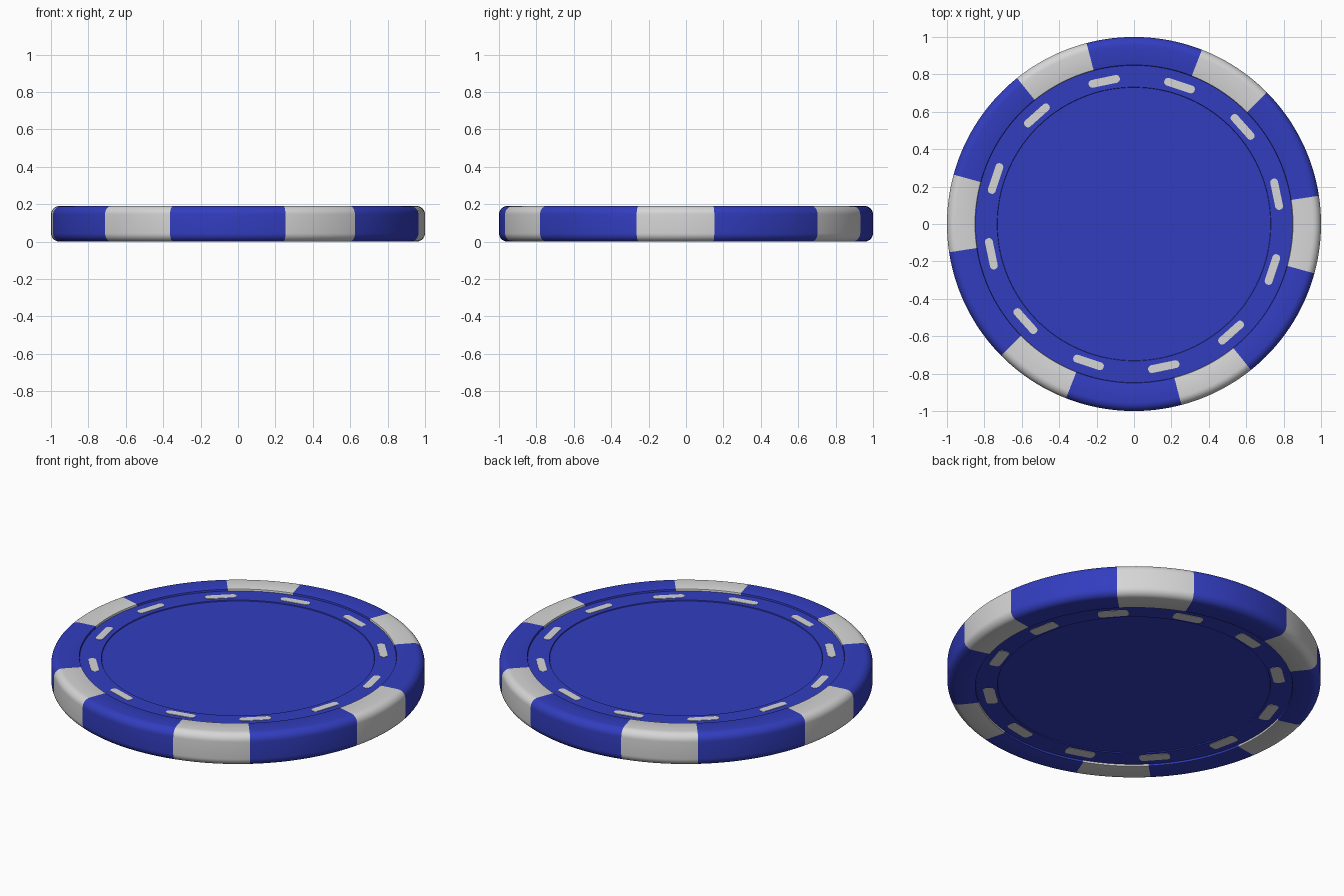
import bpy, bmesh, math

if "Cube" in bpy.data.objects:
    bpy.data.objects.remove(bpy.data.objects["Cube"])

def material(name, col):
    m = bpy.data.materials.new(name)
    m.diffuse_color = (*col, 1)
    m.use_nodes = True
    m.node_tree.nodes["Principled BSDF"].inputs["Base Color"].default_value = m.diffuse_color
    return m

BLUE = material("royal blue", (0.032, 0.047, 0.52))
WHITE = material("off white", (0.67, 0.67, 0.67))
H, MID = 0.19, 0.095
SEG = 180
START = math.radians(-15.3)      # first edge of a white insert
RING_Z, CENTRE_Z = 0.178, 0.173

def finish(name, bm, mats):
    bmesh.ops.recalc_face_normals(bm, faces=bm.faces)
    me = bpy.data.meshes.new(name)
    bm.to_mesh(me)
    bm.free()
    for m in mats:
        me.materials.append(m)
    ob = bpy.data.objects.new(name, me)
    bpy.context.collection.objects.link(ob)
    bpy.context.view_layer.objects.active = ob
    ob.select_set(True)
    bpy.ops.object.shade_smooth_by_angle(angle=math.radians(35))
    ob.select_set(False)
    return ob

# chip body: half profile (radius, height), mirrored below the middle
top = [(0.73, CENTRE_Z), (0.732, RING_Z), (0.848, RING_Z), (0.85, H - 0.002), (0.856, H)]
R = 0.045
for i in range(9):
    a = math.pi / 2 * (1 - i / 8)
    top.append((1 - R + R * math.cos(a), H - R + R * math.sin(a)))
profile = top + [(r, H - z) for r, z in reversed(top)]

bm = bmesh.new()
rings = []
for s in range(SEG):
    a = START + 2 * math.pi * s / SEG
    rings.append([bm.verts.new((r * math.cos(a), r * math.sin(a), z)) for r, z in profile])
for s in range(SEG):
    p, q = rings[s], rings[(s + 1) % SEG]
    white = (s * 360 / SEG) % 60 < 24
    for k in range(len(profile) - 1):
        f = bm.faces.new((p[k], q[k], q[k + 1], p[k + 1]))
        # six white inserts around the rim only
        if white and min(profile[k][0], profile[k + 1][0]) > 0.847:
            f.material_index = 1
for k in (0, -1):
    bm.faces.new([r[k] for r in rings])
finish("chip_body", bm, [BLUE, WHITE])

# dashes: twelve thin rounded plates on each face
def dashes(name, z, radius, length, width, corner):
    bm = bmesh.new()
    for n in range(12):
        a = math.radians(11.8 + 30 * n)
        ca, sa = math.cos(a), math.sin(a)
        vs = []
        for cx, cy, start in ((1, 1, 0), (-1, 1, 90), (-1, -1, 180), (1, -1, 270)):
            for j in range(7):
                t = math.radians(start + 15 * j)
                x = radius + cx * (width / 2 - corner) + corner * math.cos(t)
                y = cy * (length / 2 - corner) + corner * math.sin(t)
                vs.append(bm.verts.new((x * ca - y * sa, x * sa + y * ca, z - 0.002)))
        f = bm.faces.new(vs)
        ext = bmesh.ops.extrude_face_region(bm, geom=[f])
        bmesh.ops.translate(bm, vec=(0, 0, 0.004),
                            verts=[v for v in ext["geom"] if isinstance(v, bmesh.types.BMVert)])
    bmesh.ops.remove_doubles(bm, verts=bm.verts, dist=1e-5)
    finish(name, bm, [WHITE])

dashes("top_dashes", RING_Z, 0.779, 0.17, 0.042, 0.02)
dashes("bottom_dashes", H - RING_Z, 0.777, 0.165, 0.062, 0.02)
